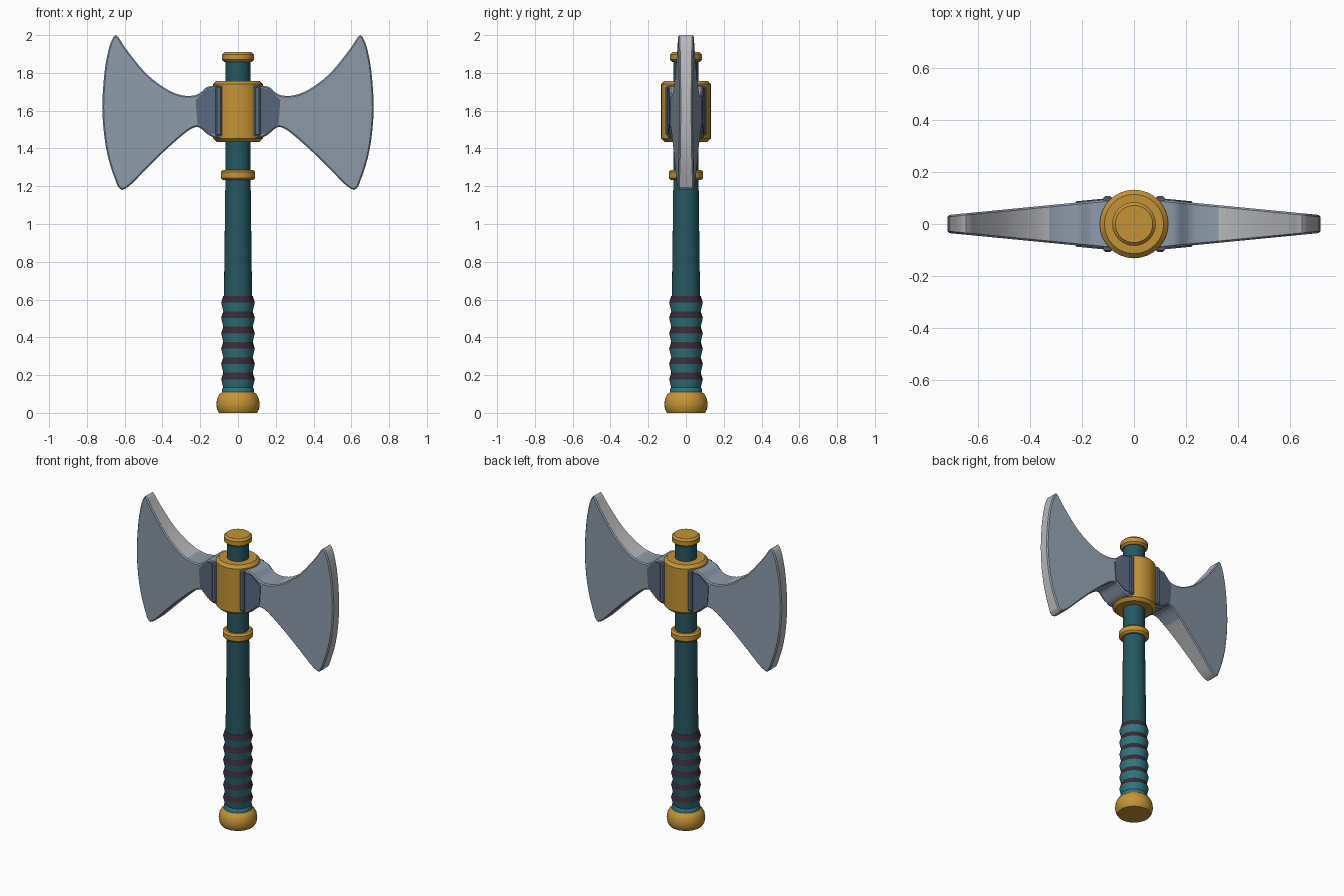
import bpy, bmesh, math
from mathutils import Vector

if "Cube" in bpy.data.objects:
    bpy.data.objects.remove(bpy.data.objects["Cube"])


def lin(c):
    c /= 255
    return c / 12.92 if c <= 0.04045 else ((c + 0.055) / 1.055) ** 2.4


def mat(name, r, g, b):
    m = bpy.data.materials.new(name)
    m.diffuse_color = (lin(r), lin(g), lin(b), 1)
    m.use_nodes = True
    m.node_tree.nodes["Principled BSDF"].inputs["Base Color"].default_value = m.diffuse_color
    return m


gold = mat("gold", 196, 148, 54)
dark_teal = mat("dark teal", 37, 88, 97)
teal = mat("grip teal", 48, 118, 127)
band = mat("dark band", 56, 42, 56)
steel = mat("steel", 141, 155, 170)
dark_steel = mat("dark steel", 88, 104, 126)
silver = mat("silver", 184, 185, 188)


def finish(name, bm, mats, mirror=None):
    bmesh.ops.recalc_face_normals(bm, faces=bm.faces)
    me = bpy.data.meshes.new(name)
    bm.to_mesh(me)
    bm.free()
    for m in mats:
        me.materials.append(m)
    ob = bpy.data.objects.new(name, me)
    bpy.context.collection.objects.link(ob)
    bpy.ops.object.select_all(action='DESELECT')
    ob.select_set(True)
    bpy.context.view_layer.objects.active = ob
    bpy.ops.object.shade_smooth_by_angle(angle=math.radians(28))
    if mirror:
        mod = ob.modifiers.new("mirror", 'MIRROR')
        mod.use_axis = mirror
        mod.use_mirror_merge = False
    return ob


def lathe(name, profile, mats, rule=None, n=32):
    """Turn (radius, z) points round z; rule(i) gives the material of ring i."""
    bm = bmesh.new()
    rings = [[bm.verts.new((r * math.cos(2 * math.pi * k / n),
                            r * math.sin(2 * math.pi * k / n), z))
              for k in range(n)] for r, z in profile]
    for i, (a, b) in enumerate(zip(rings, rings[1:])):
        for k in range(n):
            j = (k + 1) % n
            f = bm.faces.new((a[k], a[j], b[j], b[k]))
            f.material_index = rule(i) if rule else 0
    bm.faces.new(rings[0][::-1])
    bm.faces.new(rings[-1])
    return finish(name, bm, mats)


def half_thickness(x):
    return 0.104 - 0.097 * x


def slab(bm, pts, y_front, y_back):
    """Extrude an (x, z) outline between two depth functions of x."""
    a = [bm.verts.new((x, y_front(x), z)) for x, z in pts]
    b = [bm.verts.new((x, y_back(x), z)) for x, z in pts]
    n = len(pts)
    bm.faces.new(a)
    bm.faces.new(b[::-1])
    for i in range(n):
        j = (i + 1) % n
        bm.faces.new((a[j], a[i], b[i], b[j]))


def bevel_outline(bm, size):
    bmesh.ops.recalc_face_normals(bm, faces=bm.faces)
    edges = [e for e in bm.edges
             if sum(abs(f.normal.y) > 0.9 for f in e.link_faces) == 1]
    bmesh.ops.bevel(bm, geom=edges, offset=size, segments=1, affect='EDGES')


def smooth_curve(pts, sub=3):
    """Catmull-Rom curve through the points."""
    p = [Vector(q) for q in pts]
    p = [p[0] * 2 - p[1]] + p + [p[-1] * 2 - p[-2]]
    out = []
    for a, b, c, d in zip(p, p[1:], p[2:], p[3:]):
        for s in range(sub):
            t = s / sub
            out.append(0.5 * (2 * b + (c - a) * t + (2 * a - 5 * b + 4 * c - d) * t * t
                              + (3 * b - a - 3 * c + d) * t ** 3))
    return [tuple(q) for q in out] + [tuple(pts[-1])]


# Handle, bottom to top
lathe("pommel", [(0.100, 0), (0.111, 0.018), (0.115, 0.045), (0.111, 0.075),
                 (0.099, 0.098), (0.082, 0.112)], [gold])
grip_profile = [(0.086, 0.10), (0.084, 0.125), (0.078, 0.135)]
for k in range(6):
    z = 0.178 + 0.0812 * k
    grip_profile += [(0.089, z), (0.078, z + 0.035)]
lathe("grip", grip_profile, [teal, band],
      lambda i: 1 if i >= 3 and i % 2 == 1 else 0)
lathe("shaft", [(0.075, 0.58), (0.074, 0.65), (0.066, 1.3), (0.066, 1.88)], [dark_teal])
for name, r, z0, z1 in (("collar", 0.091, 1.232, 1.287), ("top_cap", 0.084, 1.858, 1.91)):
    lathe(name, [(r - 0.012, z0), (r, z0 + 0.012), (r, z1 - 0.012), (r - 0.012, z1)], [gold])

# Gold hub of the axe head
lathe("hub", [(0.114, 1.435), (0.132, 1.453), (0.132, 1.74), (0.114, 1.758)], [gold])

# Blades: tapering slab, silver on the outer rim
top = [(0.05, 1.732), (0.12, 1.732), (0.165, 1.725), (0.20, 1.695), (0.235, 1.68),
       (0.30, 1.682), (0.38, 1.715), (0.487, 1.797), (0.593, 1.927), (0.632, 1.988)]
edge = [(0.647, 2.0), (0.66, 1.99), (0.682, 1.935), (0.706, 1.81), (0.718, 1.62),
        (0.706, 1.45), (0.678, 1.316), (0.636, 1.197), (0.616, 1.18)]
bottom = [(0.597, 1.187), (0.56, 1.215), (0.487, 1.29), (0.38, 1.395), (0.275, 1.486),
          (0.228, 1.512), (0.20, 1.508), (0.16, 1.475), (0.12, 1.456), (0.05, 1.456)]
bm = bmesh.new()
slab(bm, smooth_curve(top) + [edge[0]] + smooth_curve(edge[1:-1]) + [edge[-1]]
     + smooth_curve(bottom), lambda x: -half_thickness(x), half_thickness)
bevel_outline(bm, 0.007)
for f in bm.faces:
    if abs(f.normal.y) < 0.5 and f.calc_center_median().x > 0.32:
        f.material_index = 1
finish("blades", bm, [steel, silver], (True, False, False))

# Dark cheek plates on both faces of each blade
bm = bmesh.new()
slab(bm, [(0.09, 1.72), (0.16, 1.718), (0.195, 1.685), (0.224, 1.655), (0.215, 1.53),
          (0.195, 1.515), (0.155, 1.482), (0.09, 1.468)],
     lambda x: -half_thickness(x) - 0.005, lambda x: -half_thickness(x) + 0.003)
finish("cheek_plates", bm, [dark_steel], (True, True, False))

# Upright clamp bars beside the hub
bm = bmesh.new()
slab(bm, [(0.085, 1.468), (0.118, 1.468), (0.118, 1.73), (0.085, 1.73)],
     lambda x: -0.108, lambda x: -0.05)
bevel_outline(bm, 0.007)
finish("clamp_bars", bm, [dark_steel], (True, True, False))
